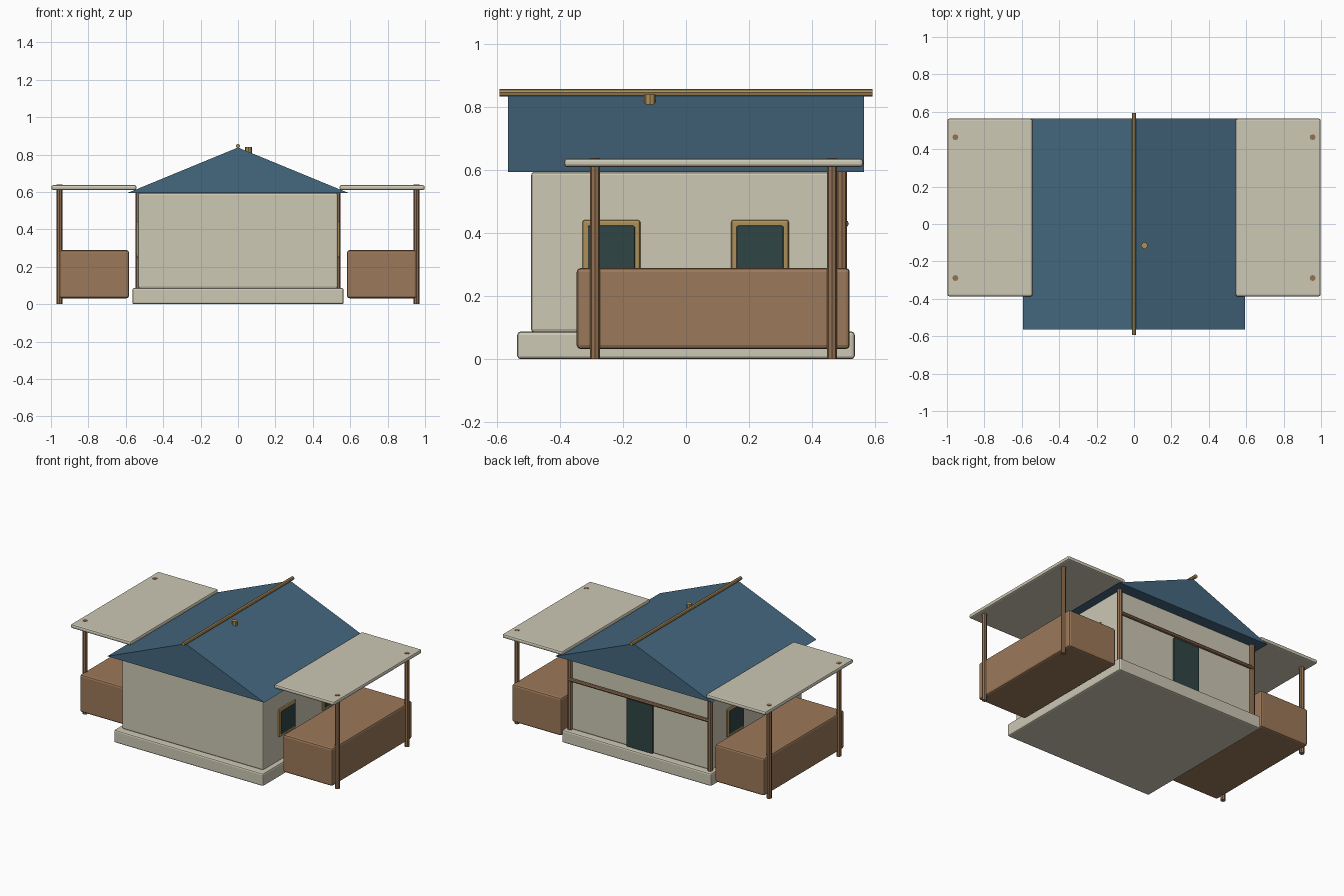
import bpy, bmesh, math
from mathutils import Vector

cube = bpy.data.objects.get("Cube")
if cube:
    bpy.data.objects.remove(cube, do_unlink=True)


def material(name, rgb):
    m = bpy.data.materials.new(name)
    m.use_nodes = True
    m.diffuse_color = (*rgb, 1)
    bsdf = m.node_tree.nodes["Principled BSDF"]
    bsdf.inputs["Base Color"].default_value = (*rgb, 1)
    bsdf.inputs["Roughness"].default_value = 0.8
    return m


CREAM = material("cream plaster", (0.61, 0.58, 0.46))
BLUE = material("slate blue", (0.058, 0.135, 0.21))
BROWN = material("brown wood", (0.33, 0.19, 0.1))
POST = material("dark post wood", (0.29, 0.165, 0.085))
OCHRE = material("ochre wood", (0.42, 0.28, 0.1))
TEAL = material("dark teal", (0.03, 0.06, 0.06))


def finish(name, bm, mat):
    bmesh.ops.recalc_face_normals(bm, faces=bm.faces)
    mesh = bpy.data.meshes.new(name)
    bm.to_mesh(mesh)
    bm.free()
    mesh.materials.append(mat)
    ob = bpy.data.objects.new(name, mesh)
    bpy.context.collection.objects.link(ob)
    return ob


def box(name, x, y, z, mat, bevel=0.01):
    """Chamfered box from (min, max) ranges."""
    bm = bmesh.new()
    bmesh.ops.create_cube(bm, size=1)
    for v in bm.verts:
        v.co = [sum(r) / 2 + c * (r[1] - r[0]) for r, c in zip((x, y, z), v.co)]
    ob = finish(name, bm, mat)
    mod = ob.modifiers.new("edge_bevel", "BEVEL")
    mod.width = bevel
    mod.segments = 2
    return ob


def pole(name, start, end, radius, mat, sides=8):
    """Faceted round pole between two points."""
    a, b = Vector(start), Vector(end)
    bm = bmesh.new()
    bmesh.ops.create_cone(bm, cap_ends=True, segments=sides, radius1=radius,
                          radius2=radius, depth=(b - a).length)
    ob = finish(name, bm, mat)
    ob.location = (a + b) / 2
    ob.rotation_euler = (b - a).to_track_quat("Z", "Y").to_euler()
    return ob


def span(s, a, b):
    """Range mirrored to side s."""
    return tuple(sorted((s * a, s * b)))


# Main house
box("plinth", (-0.565, 0.565), (-0.536, 0.536), (0, 0.087), CREAM)
box("walls", (-0.535, 0.535), (-0.492, 0.492), (0.085, 0.594), CREAM)
box("door", (-0.1, 0.1), (0.48, 0.506), (0.087, 0.415), TEAL, 0.005)

# Gable roof
bm = bmesh.new()
ring = [bm.verts.new((x, -0.565, z)) for x, z in ((-0.593, 0.594), (0.593, 0.594), (0, 0.838))]
gable = bm.faces.new(ring)
moved = bmesh.ops.extrude_face_region(bm, geom=[gable], use_keep_orig=True)["geom"]
bmesh.ops.translate(bm, vec=(0, 1.13, 0),
                    verts=[g for g in moved if isinstance(g, bmesh.types.BMVert)])
finish("roof", bm, BLUE)
pole("ridge_pole", (0, -0.593, 0.846), (0, 0.593, 0.846), 0.012, OCHRE)
pole("roof_peg", (0.056, -0.115, 0.76), (0.056, -0.115, 0.84), 0.018, OCHRE)

# Rail across the back wall
pole("back_rail", (-0.53, 0.505, 0.43), (0.53, 0.505, 0.43), 0.012, POST)

# Matching parts on both sides
for s, side in ((1, "left"), (-1, "right")):
    pole(f"{side}_corner_post", (s * 0.53, 0.495, 0.087), (s * 0.53, 0.495, 0.594), 0.017, POST)
    box(f"{side}_stall", span(s, 0.583, 0.955), (-0.347, 0.52), (0.032, 0.289), BROWN, 0.012)
    box(f"{side}_awning", span(s, 0.543, 0.998), (-0.387, 0.563), (0.61, 0.637), CREAM)
    for y, end in ((-0.289, "front"), (0.464, "back")):
        pole(f"{side}_{end}_awning_post", (s * 0.955, y, 0), (s * 0.955, y, 0.639), 0.016, POST)
    for y, end in ((-0.237, "front"), (0.235, "back")):
        box(f"{side}_{end}_window_frame", span(s, 0.52, 0.545), (y - 0.092, y + 0.092),
            (0.25, 0.442), OCHRE, 0.008)
        box(f"{side}_{end}_window_pane", span(s, 0.53, 0.549), (y - 0.075, y + 0.075),
            (0.268, 0.424), TEAL, 0.005)
